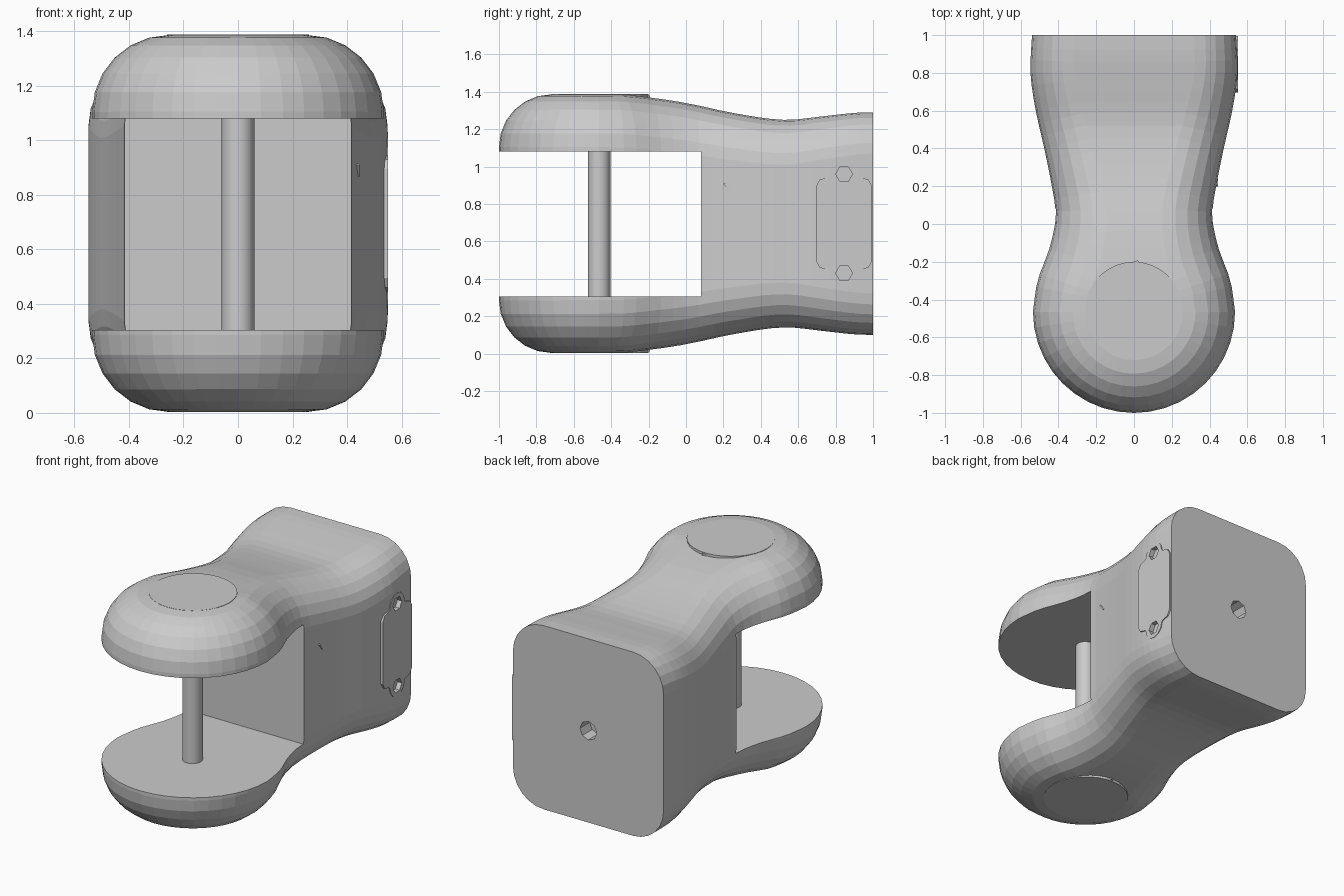
import bpy, bmesh, math
from mathutils import Vector

if "Cube" in bpy.data.objects:
    bpy.data.objects.remove(bpy.data.objects["Cube"])

MID = 0.695          # mirror height of the whole part
LOBE_Y, LOBE_R = -0.465, 0.535


def interp(tab, y):
    """Smooth interpolation through (y, value) points."""
    if y <= tab[0][0]:
        return tab[0][1]
    if y >= tab[-1][0]:
        return tab[-1][1]
    i = max(k for k in range(len(tab) - 1) if tab[k][0] <= y)

    def slope(k):
        a, b = tab[max(k - 1, 0)], tab[min(k + 1, len(tab) - 1)]
        return (b[1] - a[1]) / (b[0] - a[0])
    h = tab[i + 1][0] - tab[i][0]
    t = (y - tab[i][0]) / h
    return ((2*t**3 - 3*t**2 + 1) * tab[i][1] + (t**3 - 2*t*t + t) * h * slope(i)
            + (3*t*t - 2*t**3) * tab[i + 1][1] + (t**3 - t*t) * h * slope(i + 1))


WIDTH = [(-0.465, 0.535), (-0.3, 0.51), (-0.12, 0.445), (0.05, 0.415), (0.2, 0.435),
         (0.4, 0.475), (0.6, 0.52), (0.8, 0.548), (1.0, 0.54)]
HEIGHT = [(-1.0, 0.69), (-0.35, 0.69), (-0.2, 0.675), (0.0, 0.645), (0.25, 0.592),
          (0.52, 0.555), (0.75, 0.576), (0.9, 0.592), (1.0, 0.595)]
FILLET = [(-1.0, 0.28), (-0.2, 0.28), (0.3, 0.25), (1.0, 0.22)]


def finish(name, bm):
    bmesh.ops.recalc_face_normals(bm, faces=bm.faces)
    me = bpy.data.meshes.new(name)
    bm.to_mesh(me)
    bm.free()
    ob = bpy.data.objects.new(name, me)
    bpy.context.collection.objects.link(ob)
    return ob


def cylinder(name, loc, r, depth, n, rot=(0, 0, 0)):
    bpy.ops.mesh.primitive_cylinder_add(vertices=n, radius=r, depth=depth, location=loc, rotation=rot)
    ob = bpy.context.object
    ob.name = name
    return ob


def box(name, loc, size, rot=(0, 0, 0)):
    bpy.ops.mesh.primitive_cube_add(size=1, location=loc, rotation=rot)
    ob = bpy.context.object
    ob.name, ob.scale = name, size
    return ob


def cut(target, cutter):
    cutter.hide_render = True
    m = target.modifiers.new("cut", 'BOOLEAN')
    m.operation, m.object, m.solver = 'DIFFERENCE', cutter, 'EXACT'
    bpy.context.view_layer.objects.active = target
    bpy.ops.object.modifier_apply(modifier=m.name)
    bpy.data.objects.remove(cutter)


# Plan outline: right half from the back face round to the front tip
plan = []
N = 22
for i in range(N):
    y = 1 + (LOBE_Y - 1) * i / N
    plan.append(Vector((interp(WIDTH, y), y)))
for i in range(11):
    a = math.pi / 2 * i / 10
    plan.append(Vector((LOBE_R * math.cos(a), LOBE_Y - LOBE_R * math.sin(a))))
normals = []
for i, p in enumerate(plan):
    if i == 0:
        normals.append(Vector((1, 0)))
    elif i == len(plan) - 1:
        normals.append(Vector((0, -1)))
    else:
        d = plan[i + 1] - plan[i - 1]
        normals.append(Vector((-d.y, d.x)).normalized())

# Body: stacked inset outlines give the filleted top and bottom
bm = bmesh.new()
S = 6
rings = []
for sgn, k in [(-1, k) for k in range(S, -1, -1)] + [(1, k) for k in range(S + 1)]:
    a = math.pi / 2 * k / S
    right, left = [], []
    for p, n in zip(plan, normals):
        r = interp(FILLET, p.y)
        q = p - n * r * (1 - math.cos(a))
        z = MID + sgn * (interp(HEIGHT, q.y) - r * (1 - math.sin(a)))
        right.append(bm.verts.new((q.x, q.y, z)))
        if p is not plan[-1]:
            left.append(bm.verts.new((-q.x, q.y, z)))
    right[-1].co.x = 0
    rings.append(right + left[::-1])
for a, b in zip(rings, rings[1:]):
    for i in range(len(a)):
        j = (i + 1) % len(a)
        bm.faces.new((a[i], a[j], b[j], b[i]))
for ring in (rings[0], rings[-1]):
    L = len(ring)
    for i in range(len(plan) - 1):
        quad = [ring[i], ring[i + 1], ring[L - 2 - i], ring[L - 1 - i]]
        bm.faces.new(list(dict.fromkeys(quad)))
body = finish("body", bm)

# Fork slot and rear socket
cut(body, box("slot_cutter", (0, -0.46, 0.6925), (2, 1.08, 0.775)))
cut(body, cylinder("socket_cutter", (0, 1, MID), 0.06, 0.2, 8, (math.pi / 2, 0, 0)))

# Axle pin across the slot
pin = cylinder("axle_pin", (0, LOBE_Y, MID), 0.06, 0.9, 32)
bpy.ops.object.shade_smooth_by_angle()

# Round end caps with a small locating tab, top and bottom
for name, s in (("top", 1), ("bottom", -1)):
    cylinder(name + "_cap", (0, -0.46, MID + s * 0.63), 0.26, 0.125, 32)
    box(name + "_cap_tab", (0, -0.225, MID + s * 0.65), (0.06, 0.05, 0.07), (0, 0, 0.3))

# Side plate with rounded ears and screw recesses
half = [(0.15, -0.2), (0.15, 0.2), (0.13, 0.235), (0.08, 0.25)]
half += [(0.075 * math.cos(a), 0.26 + 0.075 * math.sin(a))
         for a in [math.pi * k / 6 for k in range(7)]]
half += [(-0.08, 0.25), (-0.13, 0.235), (-0.15, 0.2)]
outline = half[1:] + [(-y, -z) for y, z in half[1:]]
bm = bmesh.new()
f = bm.faces.new([bm.verts.new((0.49, 0.845 + y, MID + z)) for y, z in outline])
ext = bmesh.ops.extrude_face_region(bm, geom=[f])
bmesh.ops.translate(bm, vec=(0.061, 0, 0), verts=[v for v in ext["geom"] if isinstance(v, bmesh.types.BMVert)])
plate = finish("side_plate", bm)
for s in (1, -1):
    loc = (0.56, 0.845, MID + s * 0.265)
    for ob in (plate, body):
        cut(ob, cylinder("screw_cutter", loc, 0.045, 0.08, 6, (0, math.pi / 2, 0)))

# Small slanted tick on the right flank
box("flank_tick", (0.435, 0.22, 0.89), (0.02, 0.008, 0.055), (0.7, 0, 0))
